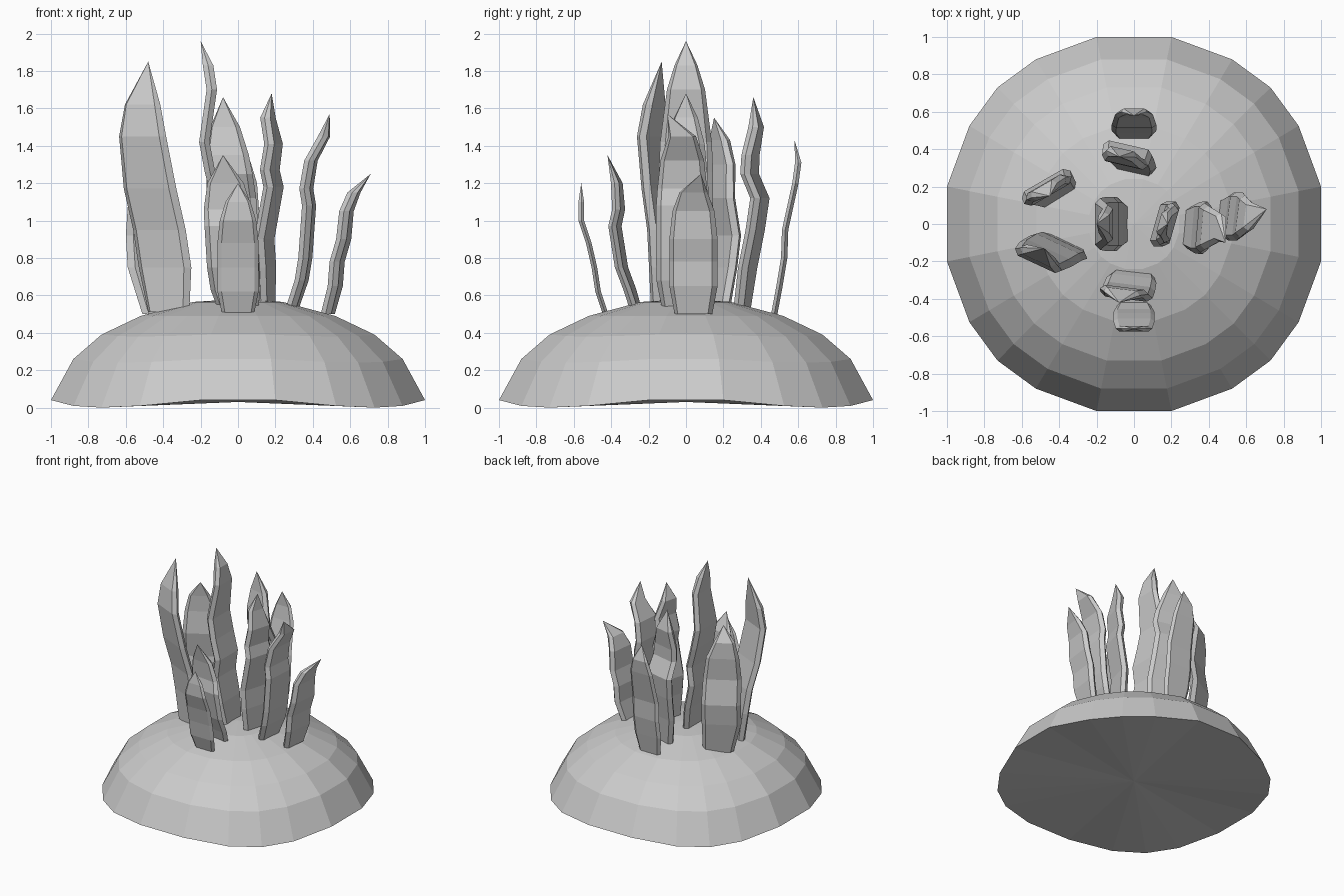
import bpy, bmesh, math
from mathutils import Vector

if "Cube" in bpy.data.objects:
    bpy.data.objects.remove(bpy.data.objects["Cube"])


def finish(name, bm):
    bmesh.ops.recalc_face_normals(bm, faces=bm.faces)
    me = bpy.data.meshes.new(name)
    bm.to_mesh(me)
    bm.free()
    ob = bpy.data.objects.new(name, me)
    bpy.context.collection.objects.link(ob)
    return ob


def loft(bm, rings):
    """Bridge rings of equal point count with quads."""
    n = len(rings[0])
    for a, b in zip(rings, rings[1:]):
        for i in range(n):
            j = (i + 1) % n
            bm.faces.new((a[i], a[j], b[j], b[i]))


def fan(bm, ring, co):
    """Close a ring with triangles to one point."""
    c = bm.verts.new(co)
    for i in range(len(ring)):
        bm.faces.new((ring[i], ring[(i + 1) % len(ring)], c))


# Rock dome: 20-sided outline, repeated per quadrant
quadrant = [(1, 0.2), (0.88, 0.525), (0.73, 0.73), (0.525, 0.88), (0.2, 1)]
outline = []
for k in range(4):
    for x, y in quadrant:
        for _ in range(k):
            x, y = -y, x
        outline.append((x, y))

bm = bmesh.new()
rings = []
for s, z, dip in [(1, 0.04, 0.04), (0.88, 0.26, 0.02), (0.73, 0.39, 0.01),
                  (0.52, 0.49, 0), (0.24, 0.565, 0)]:
    rings.append([bm.verts.new((x * s, y * s,
                  z - dip * math.sin(2 * math.atan2(y, x)) ** 2 * (1 if abs(x) > 0.2 < abs(y) else 0)))
                  for x, y in outline])
loft(bm, rings)
fan(bm, rings[-1], (0, 0, 0.58))
fan(bm, rings[0], (0, 0, 0.03))
finish("rock_dome", bm)


# Seaweed blades: bevelled flat section along a wavy path
def width_at(t):
    prof = [(0, 0.78), (0.15, 1), (0.55, 1), (0.75, 0.86), (0.88, 0.55), (1, 0)]
    for (a, wa), (b, wb) in zip(prof, prof[1:]):
        if t <= b:
            return wa + (wb - wa) * (t - a) / (b - a)
    return 0


def blade(name, path, half, yaw, thick=0.028):
    a = math.radians(yaw)
    u = Vector((math.cos(a), math.sin(a), 0))
    v = Vector((-math.sin(a), math.cos(a), 0))
    z0, z1 = path[0][2], path[-1][2]
    bm = bmesh.new()
    rings = []
    for p in path[:-1]:
        w = half * width_at((p[2] - z0) / (z1 - z0))
        section = [(w, 0), (0.8 * w, thick), (-0.8 * w, thick),
                   (-w, 0), (-0.8 * w, -thick), (0.8 * w, -thick)]
        rings.append([bm.verts.new(Vector(p) + u * i + v * j) for i, j in section])
    loft(bm, rings)
    bm.faces.new(rings[0])
    fan(bm, rings[-1], path[-1])
    finish(name, bm)


def along_x(y, pts):
    return [(x, y, z) for x, z in pts]


def along_y(x0, x1, pts):
    n = len(pts) - 1
    return [(x0 + (x1 - x0) * i / n, y, z) for i, (y, z) in enumerate(pts)]


# Blades bending in x
blade("centre_blade", along_x(0, [(-0.06, 0.55), (-0.09, 0.75), (-0.13, 0.95), (-0.11, 1.1),
      (-0.15, 1.26), (-0.18, 1.42), (-0.14, 1.7), (-0.16, 1.83), (-0.2, 1.96)]), 0.145, 90)
blade("inner_right_blade", along_x(0, [(0.15, 0.54), (0.15, 0.75), (0.14, 0.9), (0.19, 1.18),
      (0.17, 1.27), (0.19, 1.41), (0.16, 1.55), (0.18, 1.68)]), 0.125, 74)
blade("middle_right_blade", along_x(-0.02, [(0.29, 0.53), (0.34, 0.68), (0.36, 0.8), (0.38, 1.08),
      (0.365, 1.17), (0.39, 1.32), (0.46, 1.45)]) + [(0.49, -0.1, 1.57)], 0.14, 85)
blade("outer_right_blade", along_x(0.04, [(0.48, 0.5), (0.52, 0.65), (0.53, 0.78), (0.565, 0.9),
      (0.58, 1.05), (0.62, 1.15)]) + [(0.71, 0.08, 1.25)], 0.13, 83)

# Blades bending in y
blade("outer_front_blade", along_y(0, 0, [(-0.43, 0.5), (-0.47, 0.62), (-0.49, 0.75), (-0.52, 0.88),
      (-0.56, 1.0), (-0.56, 1.1), (-0.56, 1.2)]), 0.11, 0, 0.015)
blade("inner_front_blade", along_y(0, -0.08, [(-0.27, 0.53), (-0.3, 0.63), (-0.345, 0.75), (-0.38, 0.97),
      (-0.36, 1.06), (-0.37, 1.2), (-0.42, 1.35)]), 0.14, -7, 0.022)
blade("inner_back_blade", along_y(0, -0.08, [(0.3, 0.53), (0.33, 0.75), (0.37, 0.95), (0.395, 1.12),
      (0.34, 1.25), (0.345, 1.35), (0.375, 1.5), (0.36, 1.66)]), 0.135, -13)
blade("outer_back_blade", along_y(0, 0, [(0.47, 0.49), (0.5, 0.65), (0.525, 0.8), (0.53, 0.95),
      (0.585, 1.2), (0.6, 1.31), (0.58, 1.43)]), 0.12, 0, 0.017)

# Left pair
blade("left_front_blade", [(-0.37, -0.12, 0.51), (-0.39, -0.12, 0.75), (-0.42, -0.13, 0.95),
      (-0.47, -0.16, 1.17), (-0.51, -0.19, 1.45), (-0.51, -0.17, 1.62),
      (-0.48, -0.13, 1.85)], 0.155, -25)
blade("left_back_blade", [(-0.41, 0.16, 0.5), (-0.46, 0.19, 0.75), (-0.47, 0.21, 0.92),
      (-0.46, 0.18, 1.12), (-0.47, 0.19, 1.3), (-0.48, 0.18, 1.43),
      (-0.45, 0.15, 1.55)], 0.15, 30)
